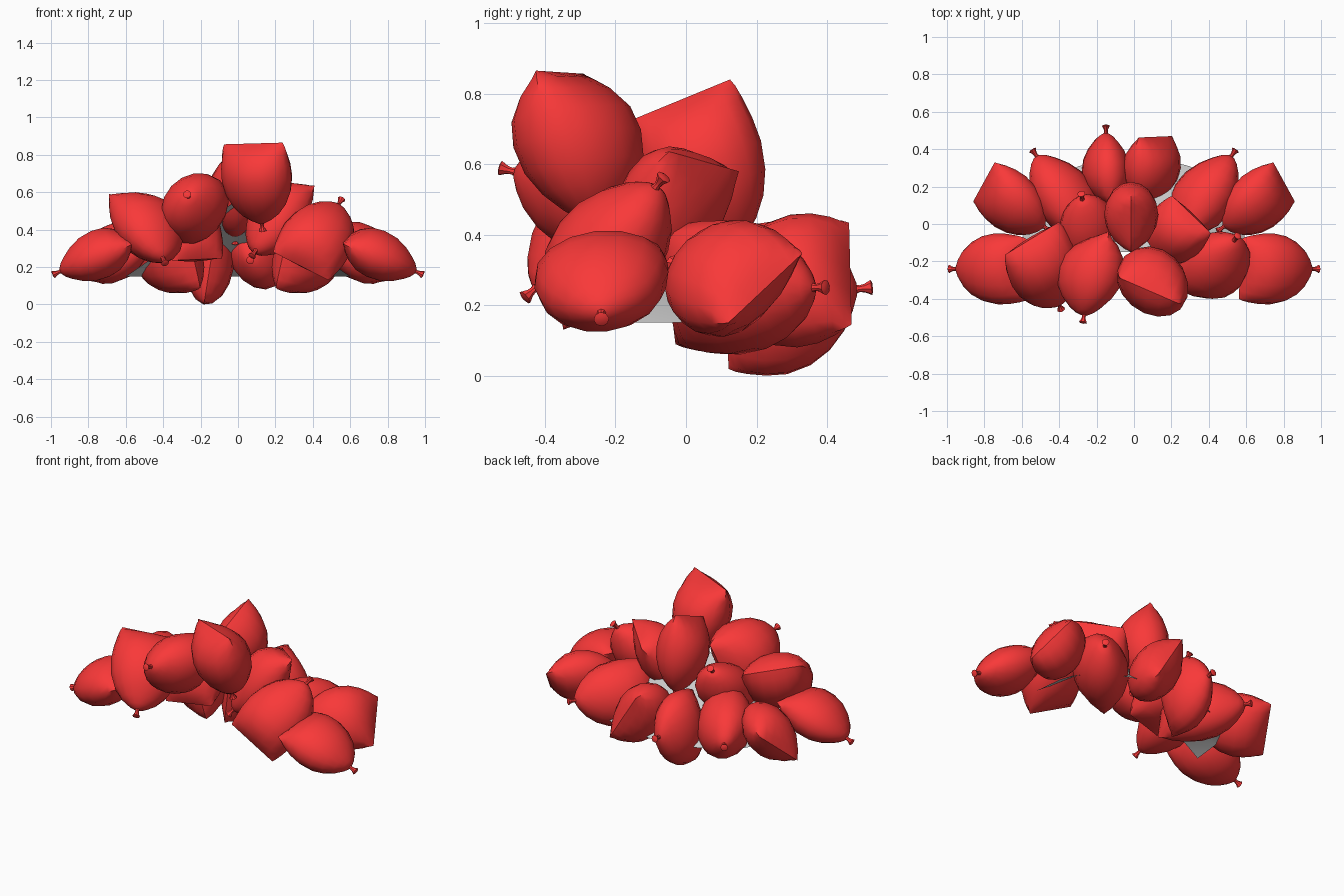
import bpy, bmesh
from math import cos, sin, pi
from mathutils import Vector, Matrix

if "Cube" in bpy.data.objects:
    bpy.data.objects.remove(bpy.data.objects["Cube"])

red = bpy.data.materials.new("red")
red.diffuse_color = (0.95, 0.04, 0.04, 1)
red.use_nodes = True
red.node_tree.nodes["Principled BSDF"].inputs["Base Color"].default_value = red.diffuse_color

# Bag profile from flat seam to tied neck: (axis, half width, half thickness)
PROFILE = [(-.50, .36, .0), (-.45, .38, .10), (-.36, .40, .20), (-.22, .42, .285), (-.06, .425, .31),
           (.12, .39, .29), (.27, .32, .23), (.39, .22, .15), (.46, .12, .09), (.50, .035, .035)]
# Knot: (distance past neck, radius)
KNOT = [(-.02, .020), (.008, .010), (.022, .012), (.042, .022), (.046, .012)]
SIDES = 16


def loft(bm, rings):
    rows = [[bm.verts.new(p) for p in r] for r in rings]
    for r0, r1 in zip(rows, rows[1:]):
        for i in range(len(r0)):
            j = (i + 1) % len(r0)
            bm.faces.new((r0[i], r0[j], r1[j], r1[i]))
    bm.faces.new(rows[-1])


def finish(name, bm, mat=None):
    bmesh.ops.remove_doubles(bm, verts=bm.verts, dist=0.0005)
    bmesh.ops.recalc_face_normals(bm, faces=bm.faces)
    me = bpy.data.meshes.new(name)
    bm.to_mesh(me)
    bm.free()
    ob = bpy.data.objects.new(name, me)
    bpy.context.collection.objects.link(ob)
    if mat:
        me.materials.append(mat)
    bpy.ops.object.select_all(action='DESELECT')
    ob.select_set(True)
    bpy.context.view_layer.objects.active = ob
    bpy.ops.object.shade_smooth_by_angle(angle=0.7)
    return ob


def frame(axis, side):
    w = Vector(axis).normalized()
    u = Vector(side)
    u = (u - w * u.dot(w)).normalized()
    return u, w.cross(u), w


def bag(name, xr, yr, zr, neck, seam, mirror=False):
    """Tied bag fitted in a box; neck = direction of the knot, seam = direction of the bottom seam."""
    u, v, w = frame(neck, seam)
    rings = [[u * (a * cos(2 * pi * i / SIDES)) + v * (b * sin(2 * pi * i / SIDES)) + w * t
              for i in range(SIDES)] for t, a, b in PROFILE]
    pts = [p for r in rings for p in r]
    lo = [min(p[k] for p in pts) for k in range(3)]
    hi = [max(p[k] for p in pts) for k in range(3)]
    box = (xr, yr, zr)

    def fit(p):
        return Vector([box[k][0] + (p[k] - lo[k]) / (hi[k] - lo[k]) * (box[k][1] - box[k][0])
                       for k in range(3)])
    tip = fit(w * 0.5)
    u2, v2, w2 = frame(tip - fit(w * 0), seam)
    knot = [[tip + w2 * d + (u2 * cos(i * pi / 4) + v2 * sin(i * pi / 4)) * r for i in range(8)]
            for d, r in KNOT]
    for sign in ((1, -1) if mirror else (1,)):
        bm = bmesh.new()
        loft(bm, [[fit(p) for p in r] for r in rings])
        loft(bm, knot)
        if sign < 0:
            bm.transform(Matrix.Scale(-1, 4, (1, 0, 0)))
        label = name if not mirror else name + ("_right" if sign > 0 else "_left")
        finish(label, bm, red)


# Mirrored bags at both ends of the heap
bag("end_front_bag", (.56, .955), (-.43, -.05), (.125, .41), (.9, 0, -.38), (0, 1, .15), True)
bag("end_back_bag", (.47, .86), (-.06, .33), (.11, .44), (-.7, -.5, .12), (-.17, .3, .25), True)
bag("rear_side_bag", (.18, .56), (-.07, .37), (.06, .44), (.5, .8, 0), (.2, -.1, 1), True)

# Rear middle bags
bag("rear_low_bag", (-.28, -.02), (.10, .485), (0, .44), (0, 1, .08), (-.2, 0, -1))
bag("rear_middle_bag", (-.06, .25), (.10, .47), (.08, .46), (-.1, -1, -.1), (-.5, .15, .8))

# Upper bags
bag("inner_left_bag", (-.40, -.08), (-.22, .16), (.23, .57), (-.15, .6, .75), (1, 0, -.2))
bag("upper_left_bag", (-.41, -.05), (-.49, -.04), (.32, .70), (-.12, -1, .25), (.3, 0, 1))
bag("top_rear_bag", (-.16, .13), (-.15, .225), (.36, .84), (0, .3, -.8), (0, .9, .35))
bag("top_front_bag", (-.09, .29), (-.495, -.12), (.43, .865), (.1, .2, -1), (-1, .25, .4))
bag("inner_right_bag", (.04, .41), (-.22, .15), (.26, .65), (-.5, -.6, -.6), (.6, -.7, .1))
bag("front_right_bag", (.19, .62), (-.40, -.04), (.13, .55), (.4, .45, .7), (.4, 0, -.18))
bag("front_left_bag", (-.69, -.29), (-.45, .01), (.22, .60), (.25, -.6, -.5), (.7, .6, -.05))

# Thin half-cone sheet beneath the bags
bm = bmesh.new()
apex = bm.verts.new((0, -.15, .56))
n = 12
rim = []
for i in range(n + 1):
    c, s = cos(pi * i / n), sin(pi * i / n)
    rim.append(bm.verts.new((.6 * c, -.15 + .51 * abs(s) ** .75, .15)))
for a, b in zip(rim, rim[1:]):
    bm.faces.new((apex, a, b))
finish("support_sheet", bm)
